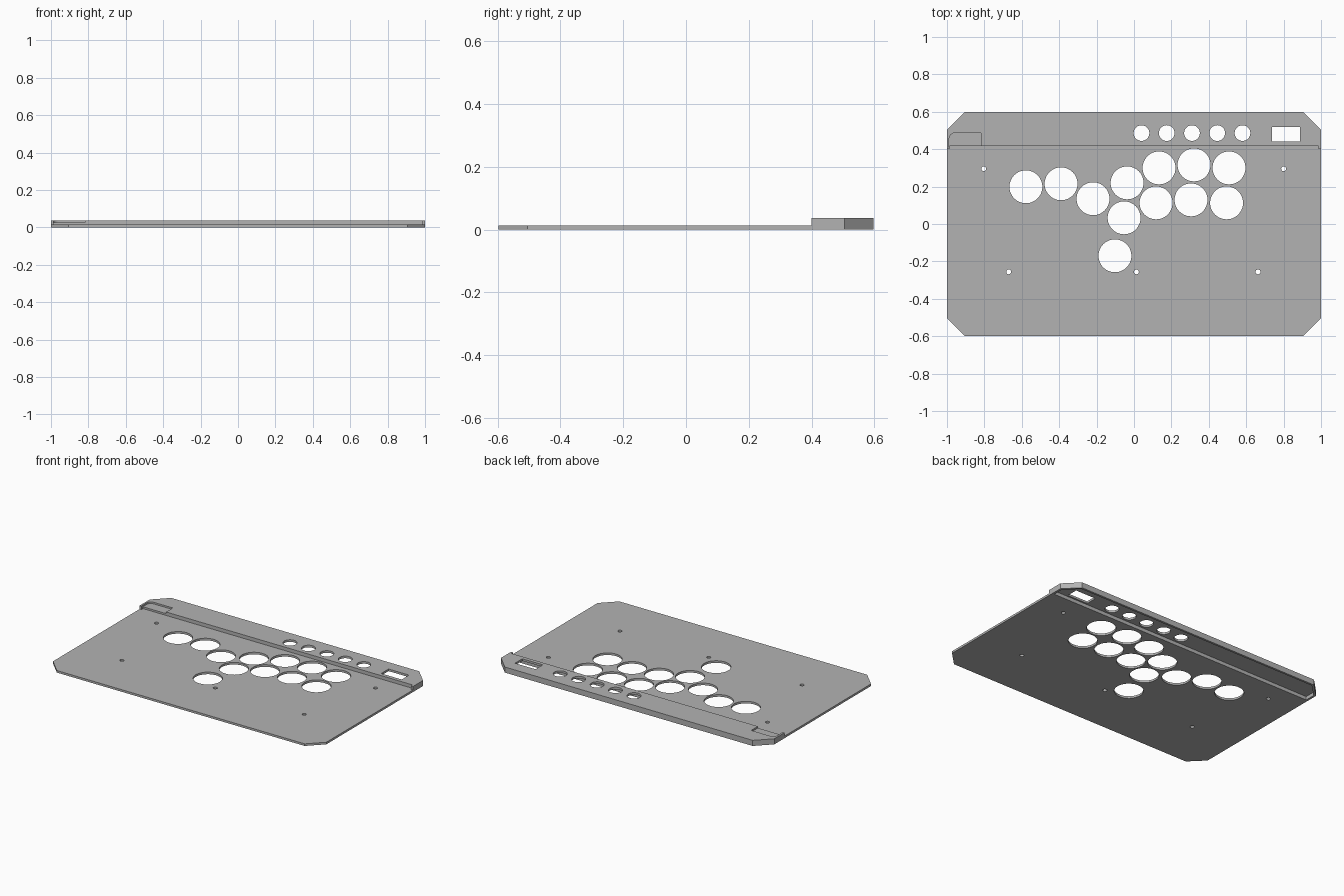
import bpy, bmesh, math

if "Cube" in bpy.data.objects:
    bpy.data.objects.remove(bpy.data.objects["Cube"], do_unlink=True)

W, D = 1.0, 0.598            # half width and half depth
PLATE, TOP = 0.014, 0.037    # plate and raised bar heights
WALL = 0.014

grey = bpy.data.materials.new("plain grey")
grey.use_nodes = True
color = (0.45, 0.45, 0.45, 1)
grey.diffuse_color = color
grey.node_tree.nodes["Principled BSDF"].inputs["Base Color"].default_value = color


def prism(bm, outline, z0, z1):
    """Extrude a counter-clockwise outline from z0 to z1."""
    face = bm.faces.new([bm.verts.new((x, y, z0)) for x, y in outline])
    up = bmesh.ops.extrude_face_region(bm, geom=[face])
    verts = [v for v in up["geom"] if isinstance(v, bmesh.types.BMVert)]
    bmesh.ops.translate(bm, verts=verts, vec=(0, 0, z1 - z0))


def rect(x0, x1, y0, y1):
    return [(x0, y0), (x1, y0), (x1, y1), (x0, y1)]


def circle(x, y, r, n):
    return [(x + r * math.cos(2 * math.pi * i / n),
             y + r * math.sin(2 * math.pi * i / n)) for i in range(n)]


def chamfered(w, d, cx, cy):
    return [(-w + cx, -d), (w - cx, -d), (w, -d + cy), (w, d - cy),
            (w - cx, d), (-w + cx, d), (-w, d - cy), (-w, -d + cy)]


def make(name, prisms):
    bm = bmesh.new()
    for outline, z0, z1 in prisms:
        prism(bm, outline, z0, z1)
    bmesh.ops.recalc_face_normals(bm, faces=bm.faces)
    mesh = bpy.data.meshes.new(name)
    bm.to_mesh(mesh)
    bm.free()
    mesh.materials.append(grey)
    obj = bpy.data.objects.new(name, mesh)
    bpy.context.collection.objects.link(obj)
    return obj


def cut(body, prisms):
    """Subtract prisms from the body and bake the result."""
    tool = make("cutter", prisms)
    tool.hide_render = True
    mod = body.modifiers.new("cut", 'BOOLEAN')
    mod.operation, mod.solver, mod.object = 'DIFFERENCE', 'EXACT', tool
    graph = bpy.context.evaluated_depsgraph_get()
    mesh = bpy.data.meshes.new_from_object(body.evaluated_get(graph))
    body.modifiers.clear()
    body.data = mesh
    bpy.data.objects.remove(tool, do_unlink=True)


# Chamfered slab, lowered in front of the raised bar and its end caps
panel = make("top_panel", [(chamfered(W, D, 0.093, 0.093), 0, TOP)])
cut(panel, [(rect(-2, 2, -2, 0.4), PLATE, 1)])
cut(panel, [(rect(-W + WALL, W - WALL, 0.3, 0.417), PLATE, 1)])

# Hollow underside of the bar
i = W - WALL
j = D - WALL
cut(panel, [([(-i, 0.431), (i, 0.431), (i, 0.5), (0.9, j), (-0.9, j), (-i, 0.5)],
             -1, TOP - PLATE)])

# Shallow notch with one rounded corner at the right end of the bar
r = 0.03
arc = [(-0.988 + r - r * math.sin(a), 0.487 - r + r * math.cos(a))
       for a in [math.pi / 2 * k / 6 for k in range(7)]]
cut(panel, [([(-0.988, 0.41), (-0.818, 0.41), (-0.818, 0.487)] + arc, 0.026, 1)])

# Button holes, small option holes, screw holes and the display window
buttons = [(-0.578, 0.199), (-0.39, 0.215), (-0.219, 0.135), (-0.037, 0.22),
           (-0.053, 0.033), (-0.102, -0.17), (0.134, 0.3), (0.321, 0.316),
           (0.508, 0.3), (0.118, 0.113), (0.305, 0.129), (0.495, 0.113)]
screws = [(-0.803, 0.295), (0.8, 0.295), (-0.67, -0.256), (0.013, -0.256), (0.663, -0.256)]
holes = [circle(x, y, 0.088, 48) for x, y in buttons]
holes += [circle(0.04 + 0.135 * k, 0.486, 0.042, 32) for k in range(5)]
holes += [circle(x, y, 0.013, 16) for x, y in screws]
holes.append(rect(0.738, 0.888, 0.442, 0.519))
cut(panel, [(h, -1, 1) for h in holes])

# Smooth hole walls, sharp edges
bpy.context.view_layer.objects.active = panel
panel.select_set(True)
bpy.ops.object.shade_smooth_by_angle(angle=math.radians(30))
